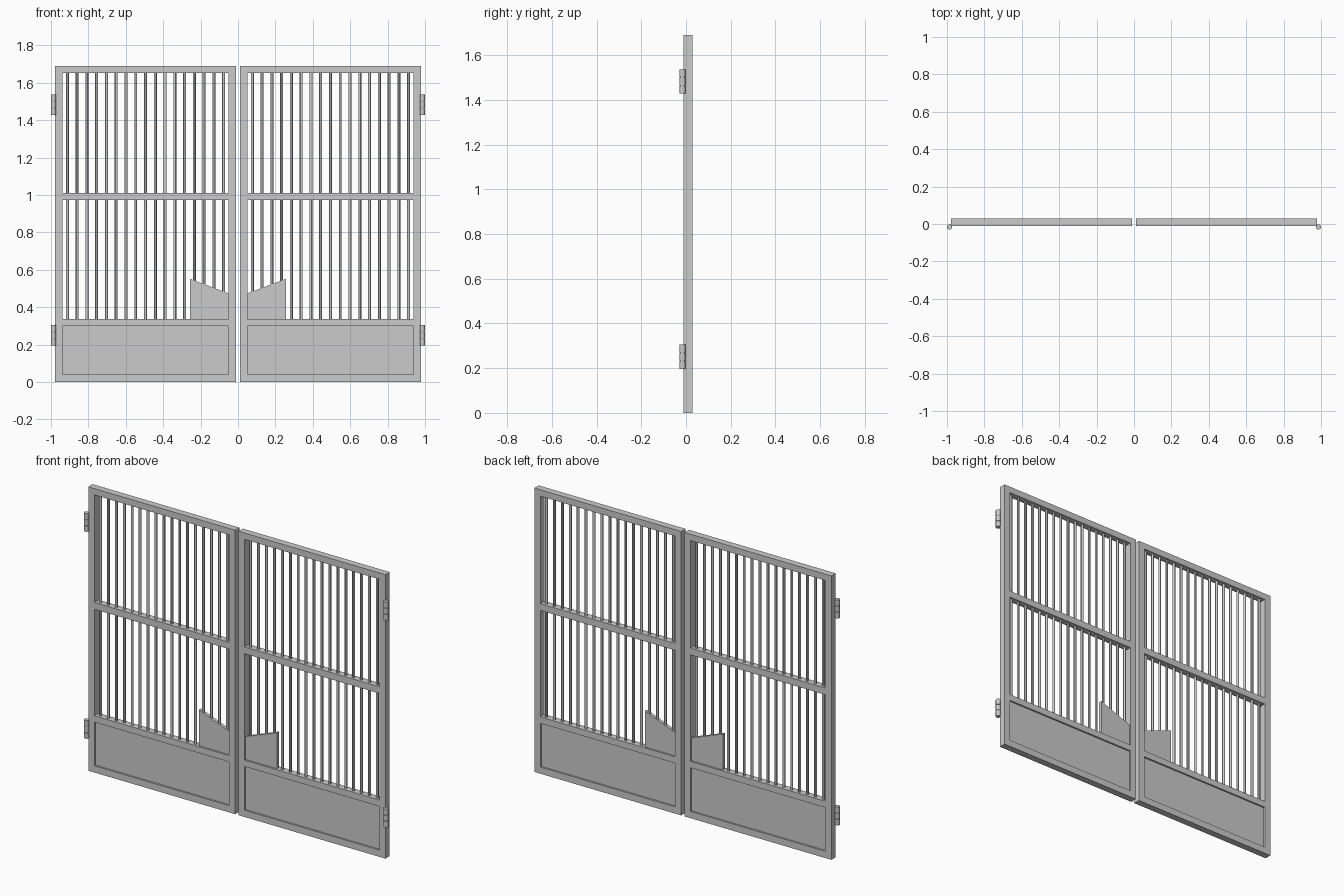
import bpy, bmesh
from mathutils import Matrix

if "Cube" in bpy.data.objects:
    bpy.data.objects.remove(bpy.data.objects["Cube"])

Y0, Y1 = -0.011, 0.030          # front and back of the frame
YM = (Y0 + Y1) / 2
X_IN, X_OUT, W = 0.011, 0.978, 0.04
XA, XB = X_IN + W, X_OUT - W    # inner opening


def finish(name, bm, smooth=False):
    """Turn a right-leaf bmesh into an object mirrored to the left leaf."""
    bmesh.ops.recalc_face_normals(bm, faces=bm.faces)
    me = bpy.data.meshes.new(name)
    bm.to_mesh(me)
    bm.free()
    ob = bpy.data.objects.new(name, me)
    bpy.context.collection.objects.link(ob)
    mod = ob.modifiers.new("mirror", 'MIRROR')
    mod.use_mirror_merge = False
    if smooth:
        bpy.ops.object.select_all(action='DESELECT')
        ob.select_set(True)
        bpy.context.view_layer.objects.active = ob
        bpy.ops.object.shade_smooth_by_angle()
    return ob


def extrude(bm, faces, depth):
    r = bmesh.ops.extrude_face_region(bm, geom=faces, use_keep_orig=True)
    verts = [g for g in r["geom"] if isinstance(g, bmesh.types.BMVert)]
    bmesh.ops.translate(bm, verts=verts, vec=(0, depth, 0))


def plate(name, outline, y0, y1):
    bm = bmesh.new()
    f = bm.faces.new([bm.verts.new((x, y0, z)) for x, z in outline])
    extrude(bm, [f], y1 - y0)
    return finish(name, bm)


def rod(bm, x, y, z0, z1, r, n):
    bmesh.ops.create_cone(bm, cap_ends=True, segments=n, radius1=r, radius2=r,
                          depth=z1 - z0,
                          matrix=Matrix.Translation((x, y, (z0 + z1) / 2)))


# Leaf frame: one welded piece with three openings
xs = [X_IN, XA, XB, X_OUT]
zs = [0, 0.04, 0.30, 0.338, 0.972, 1.012, 1.652, 1.69]
bm = bmesh.new()
grid = [[bm.verts.new((x, Y0, z)) for x in xs] for z in zs]
faces = []
for j in range(len(zs) - 1):
    for i in range(3):
        if i == 1 and j % 2 == 1:
            continue
        faces.append(bm.faces.new((grid[j][i], grid[j][i + 1],
                                   grid[j + 1][i + 1], grid[j + 1][i])))
extrude(bm, faces, Y1 - Y0)
finish("leaf_frame", bm)

# Recessed kick panel and sloped lock plate
plate("kick_panel", [(XA, 0.04), (XB, 0.04), (XB, 0.30), (XA, 0.30)],
      YM - 0.01, YM + 0.01)
plate("lock_plate", [(XA, 0.338), (0.257, 0.338), (0.257, 0.552), (XA, 0.474)],
      YM - 0.01, YM + 0.01)

# Vertical bars above and below the middle rail
bm = bmesh.new()
N = 17
for k in range(N):
    x = XA + (XB - XA) * (k + 0.5) / N
    for z0, z1 in ((0.338, 0.972), (1.012, 1.652)):
        rod(bm, x, YM, z0, z1, 0.008, 12)
finish("bars", bm, smooth=True)

# Barrel hinges: three knuckles on a pin
bm = bmesh.new()
for z in (0.196, 1.428):
    for k in range(3):
        rod(bm, 0.986, -0.016, z + k * 0.037, z + k * 0.037 + 0.035, 0.014, 16)
    rod(bm, 0.986, -0.016, z + 0.002, z + 0.107, 0.009, 16)
finish("hinges", bm, smooth=True)
